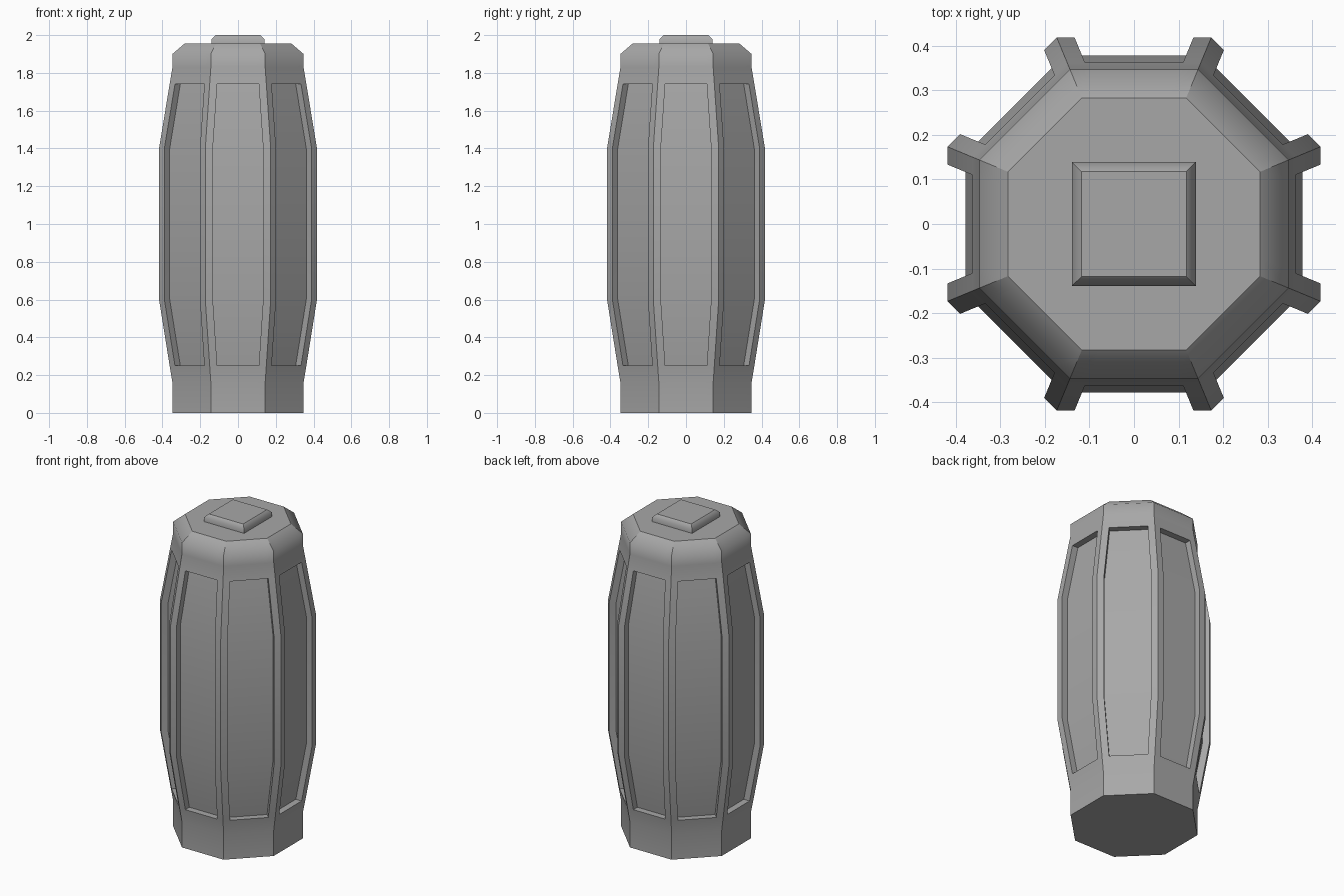
import bpy, bmesh, math
from mathutils import Vector, Matrix

cube = bpy.data.objects.get("Cube")
if cube:
    bpy.data.objects.remove(cube, do_unlink=True)

grey = bpy.data.materials.new("mid_grey")
grey.use_nodes = True
COLOUR = (0.39, 0.39, 0.39, 1)
grey.diffuse_color = COLOUR
grey.node_tree.nodes["Principled BSDF"].inputs["Base Color"].default_value = COLOUR

SIDES = 8
TAN = math.tan(math.pi / SIDES)
RIM = 0.04          # frame width beside each panel
DEPTH = 0.04        # how far panels are sunk
SHOULDER = 1.9
PLATE_EDGE = 1.98
# height and distance from axis to the flat of each side
PROFILE = [(0, .347), (.16, .347), (.25, .362), (.6, .418), (1.4, .418),
           (1.74, .362), (1.83, .347), (SHOULDER, .347), (1.955, .283)]
PANEL_ROWS = range(2, 5)


def finish(bm, name, soft_height):
    """Shade smooth, with sharp creases except around soft_height."""
    bmesh.ops.recalc_face_normals(bm, faces=bm.faces)
    for f in bm.faces:
        f.smooth = True
    for e in bm.edges:
        soft = all(abs(v.co.z - soft_height) < .001 for v in e.verts)
        e.smooth = soft or e.calc_face_angle(0) < math.radians(28)
    mesh = bpy.data.meshes.new(name)
    bm.to_mesh(mesh)
    bm.free()
    mesh.materials.append(grey)
    obj = bpy.data.objects.new(name, mesh)
    bpy.context.collection.objects.link(obj)


# Octagonal barrel with one framed panel per side
bm = bmesh.new()
panels = []
for s in range(SIDES):
    turn = Matrix.Rotation(s * math.tau / SIDES, 3, 'Z')
    rows = []
    for z, a in PROFILE:
        half = a * TAN
        rows.append([bm.verts.new(turn @ Vector((x, -a, z)))
                     for x in (-half, RIM - half, half - RIM, half)])
    panel = []
    for r in range(len(rows) - 1):
        low, high = rows[r], rows[r + 1]
        for c in range(3):
            f = bm.faces.new((low[c], low[c + 1], high[c + 1], high[c]))
            if c == 1 and r in PANEL_ROWS:
                panel.append(f)
    panels.append((turn @ Vector((0, DEPTH, 0)), panel))
    # Wedges closing the top and bottom
    for row, z in ((rows[0], PROFILE[0][0]), (rows[-1], PROFILE[-1][0])):
        bm.faces.new(row + [bm.verts.new((0, 0, z))])
bmesh.ops.remove_doubles(bm, verts=bm.verts, dist=0.0005)

# Sink the panels and open the frames in front of them
for inward, panel in panels:
    ext = bmesh.ops.extrude_face_region(bm, geom=panel)
    moved = [g for g in ext["geom"] if isinstance(g, bmesh.types.BMVert)]
    bmesh.ops.translate(bm, verts=moved, vec=inward)
    bmesh.ops.delete(bm, geom=panel, context='FACES')
finish(bm, "barrel_body", SHOULDER)

# Square cap plate with chamfered rim
bm = bmesh.new()
loops = [[bm.verts.new((sx * h, sy * h, z))
          for sx, sy in ((-1, -1), (1, -1), (1, 1), (-1, 1))]
         for h, z in ((.139, 1.95), (.139, PLATE_EDGE), (.118, 2.0))]
for low, high in zip(loops, loops[1:]):
    for i in range(4):
        j = (i + 1) % 4
        bm.faces.new((low[i], low[j], high[j], high[i]))
bm.faces.new(loops[0][::-1])
bm.faces.new(loops[-1])
finish(bm, "cap_plate", PLATE_EDGE)
